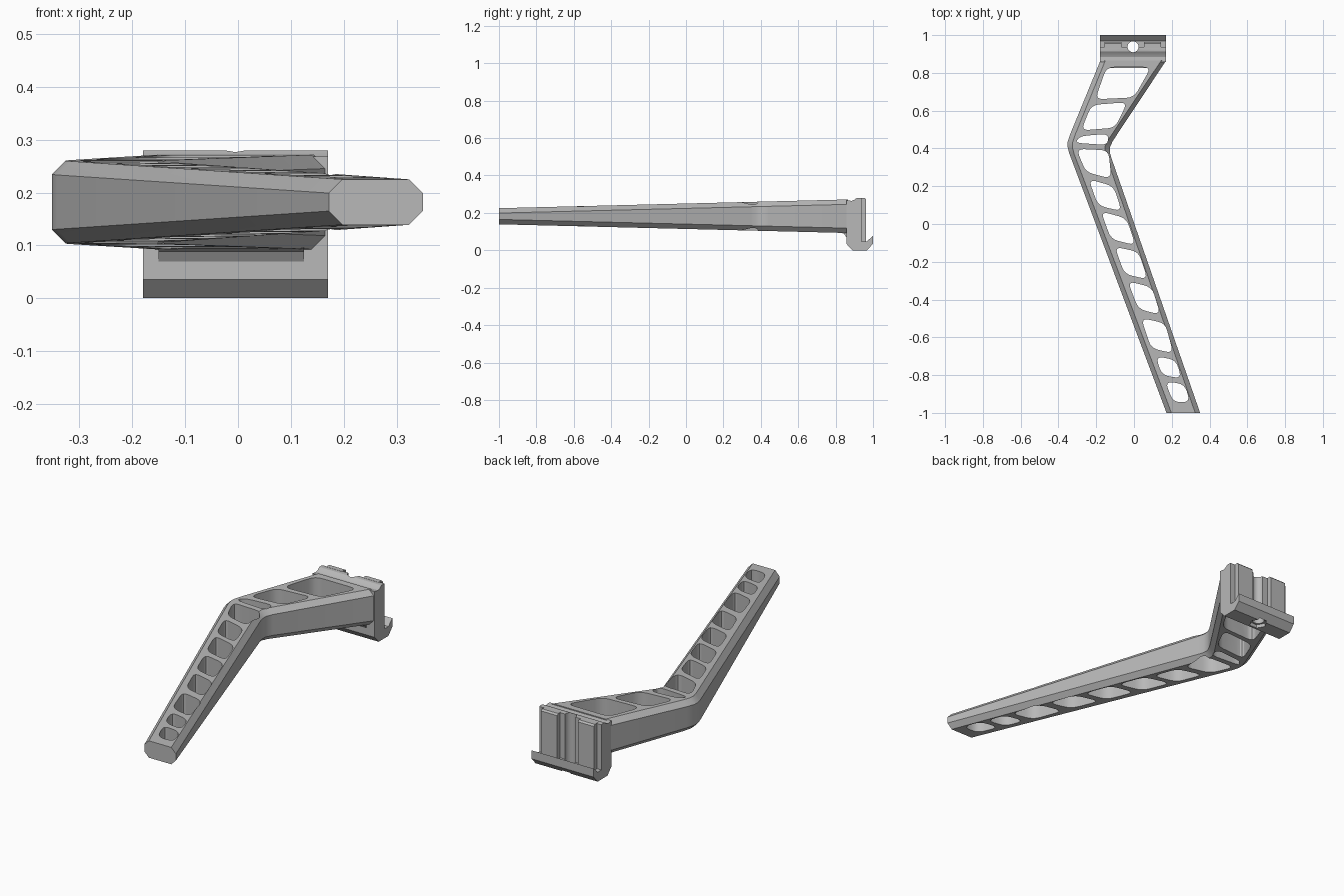
import bpy, bmesh, math
from mathutils import Vector

if "Cube" in bpy.data.objects:
    bpy.data.objects.remove(bpy.data.objects["Cube"])

grey = bpy.data.materials.new("plain grey")
grey.diffuse_color = (0.48, 0.48, 0.48, 1)
grey.use_nodes = True
grey.node_tree.nodes["Principled BSDF"].inputs["Base Color"].default_value = grey.diffuse_color


def make(name, build):
    bm = bmesh.new()
    build(bm)
    bmesh.ops.recalc_face_normals(bm, faces=bm.faces)
    me = bpy.data.meshes.new(name)
    bm.to_mesh(me)
    bm.free()
    ob = bpy.data.objects.new(name, me)
    me.materials.append(grey)
    bpy.context.collection.objects.link(ob)
    return ob


def loft(bm, rings):
    """Skin closed rings of equal length and cap both ends."""
    vs = [[bm.verts.new(p) for p in r] for r in rings]
    n = len(vs[0])
    for a, b in zip(vs, vs[1:]):
        for i in range(n):
            bm.faces.new((a[i], a[(i + 1) % n], b[(i + 1) % n], b[i]))
    bm.faces.new(vs[0])
    bm.faces.new(vs[-1][::-1])


def prism(bm, outline, z0, z1):
    loft(bm, [[(x, y, z) for x, y in outline] for z in (z0, z1)])


def extrude_x(bm, profile, x0, x1):
    loft(bm, [[(x, y, z) for y, z in profile] for x in (x0, x1)])


def rounded(corners, r, steps=4):
    """Round each corner of a flat outline."""
    pts = [Vector(c) for c in corners]
    out = []
    for i, p in enumerate(pts):
        ends = []
        for q in (pts[i - 1], pts[(i + 1) % len(pts)]):
            d = q - p
            ends.append(p + d.normalized() * min(r, d.length * 0.42))
        for k in range(steps + 1):
            t = k / steps
            out.append(ends[0] * (1 - t) ** 2 + p * 2 * t * (1 - t) + ends[1] * t * t)
    return out


def circle(cx, cy, r, n):
    return [(cx + r * math.cos(2 * math.pi * i / n),
             cy + r * math.sin(2 * math.pi * i / n)) for i in range(n)]


def cut(ob, build, name):
    cutter = make(name, build)
    cutter.hide_render = True
    m = ob.modifiers.new("cut", 'BOOLEAN')
    m.operation, m.solver, m.object = 'DIFFERENCE', 'EXACT', cutter
    bpy.context.view_layer.objects.active = ob
    bpy.ops.object.modifier_apply(modifier=m.name)
    bpy.data.objects.remove(cutter)


def smooth(ob):
    bpy.ops.object.select_all(action='DESELECT')
    ob.select_set(True)
    bpy.context.view_layer.objects.active = ob
    bpy.ops.object.shade_smooth_by_angle(angle=math.radians(28))


# Bent arm: chamfered section between left and right edge points
stations = [((0.172, -1), (0.35, -1)),
            ((-0.343, 0.375), (-0.118, 0.345)),
            ((-0.352, 0.41), (-0.127, 0.375)),
            ((-0.351, 0.435), (-0.128, 0.405)),
            ((-0.338, 0.475), (-0.112, 0.44)),
            ((-0.178, 0.865), (0.17, 0.865))]
CH = 0.026


def arm_ring(l, r):
    l, r = Vector(l), Vector(r)
    d = (r - l).normalized() * CH
    ring = []
    for p, inset, s in ((l, 0, -1), (l, 0, 1), (l + d, 1, 1), (r - d, 1, 1),
                        (r, 0, 1), (r, 0, -1), (r - d, 1, -1), (l + d, 1, -1)):
        h = 0.068 + 0.025 * p.y - (0 if inset else CH)
        ring.append((p.x, p.y, 0.182 + s * h))
    return ring


arm = make("arm", lambda bm: loft(bm, [arm_ring(l, r) for l, r in stations]))

# Lightening windows through the arm
windows = [
    ((-0.145, 0.83), (0.09, 0.83), (0.0, 0.67), (-0.205, 0.66)),
    ((-0.225, 0.63), (-0.035, 0.645), (-0.10, 0.51), (-0.28, 0.495)),
    ((-0.285, 0.465), (-0.135, 0.478), (-0.14, 0.418), (-0.312, 0.43)),
    ((-0.305, 0.398), (-0.135, 0.39), (-0.12, 0.24), (-0.255, 0.275)),
    ((-0.24, 0.237), (-0.108, 0.2), (-0.065, 0.067), (-0.19, 0.098)),
    ((-0.175, 0.067), (-0.04, 0.03), (0.008, -0.113), (-0.122, -0.08)),
    ((-0.102, -0.12), (0.025, -0.148), (0.072, -0.293), (-0.05, -0.265)),
    ((-0.033, -0.303), (0.095, -0.335), (0.14, -0.48), (0.023, -0.45)),
    ((0.038, -0.498), (0.165, -0.525), (0.208, -0.685), (0.09, -0.657)),
    ((0.115, -0.70), (0.222, -0.72), (0.252, -0.818), (0.148, -0.80)),
    ((0.165, -0.833), (0.268, -0.848), (0.297, -0.943), (0.207, -0.943))]


def window_cutters(bm):
    for w in windows:
        prism(bm, rounded(w, 0.04), -0.1, 0.5)


cut(arm, window_cutters, "window_cutter")
smooth(arm)

# Mounting head: plate with a hooked jaw along the bottom
profile = [(0.89, 0), (0.968, 0), (1.0, 0.035), (1.0, 0.078), (0.968, 0.048),
           (0.938, 0.048), (0.938, 0.278), (0.925, 0.28), (0.912, 0.279),
           (0.898, 0.269), (0.884, 0.264), (0.857, 0.268), (0.857, 0.035)]


def head_shape(bm):
    extrude_x(bm, profile, -0.18, 0.17)


head = make("mounting_head", head_shape)


# Bolt hole, clearance groove up the plate, and nut pocket underneath
def bolt_cutter(bm):
    prism(bm, circle(-0.005, 0.938, 0.029, 24), -0.1, 0.4)


cut(head, bolt_cutter, "bolt_cutter")
cut(head, lambda bm: prism(bm, circle(-0.005, 0.938, 0.043, 6), -0.1, 0.018), "nut_cutter")
smooth(head)

# Two locating ribs on the back of the plate
for side, x0, x1 in (("left", -0.155, -0.065), ("right", 0.052, 0.142)):
    make(side + "_rib", lambda bm: extrude_x(
        bm, [(0.93, 0.04), (0.963, 0.04), (0.963, 0.272), (0.955, 0.28), (0.93, 0.28)], x0, x1))

# Sloped web blending the underside of the arm into the head
make("lower_fillet", lambda bm: extrude_x(
    bm, [(0.825, 0.095), (0.845, 0.088), (0.86, 0.065), (0.87, 0.1)], -0.15, 0.125))
